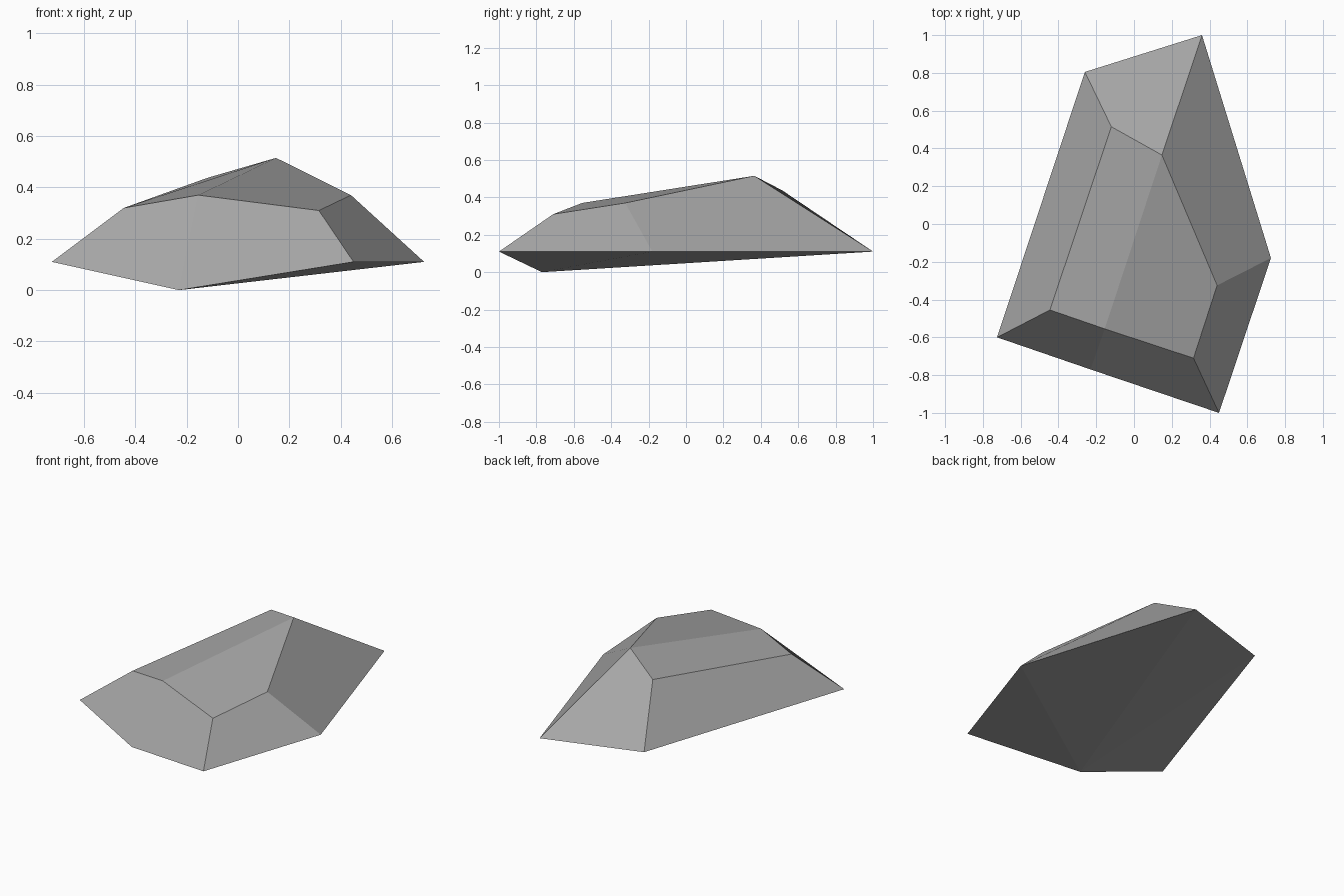
import bpy
import bmesh

cube = bpy.data.objects.get("Cube")
if cube:
    bpy.data.objects.remove(cube, do_unlink=True)

# Stone colour
stone = bpy.data.materials.new("stone grey")
stone.use_nodes = True
grey = (0.38, 0.38, 0.38, 1)
stone.diffuse_color = grey
stone.node_tree.nodes["Principled BSDF"].inputs["Base Color"].default_value = grey

bm = bmesh.new()

# Widest outline of the rock, all at one height
rim_height = 0.11
front_left, front_right, right, back_right, back_left = [
    bm.verts.new((x, y, rim_height))
    for x, y in [(-0.725, -0.60), (0.45, -1.0), (0.725, -0.18), (0.36, 1.0), (-0.26, 0.805)]]

# Lowest point, under the front edge
foot = bm.verts.new((-0.23, -0.77, 0))

# Chipped crown outline
top_left, top_mid, top_front, top_right, peak, top_back = [
    bm.verts.new(p)
    for p in [(-0.445, -0.455, 0.32), (-0.155, -0.555, 0.37), (0.315, -0.71, 0.31),
              (0.44, -0.325, 0.37), (0.148, 0.365, 0.515), (-0.12, 0.515, 0.437)]]

facets = [
    # crown, folded along the ridge to the peak
    (top_left, top_mid, peak, top_back),
    (top_mid, top_front, top_right, peak),
    # sloping sides
    (front_left, foot, top_mid, top_left),
    (foot, front_right, top_front, top_mid),
    (front_right, right, top_right, top_front),
    (right, back_right, peak, top_right),
    (back_right, back_left, top_back, peak),
    (back_left, front_left, top_left, top_back),
]
# Underside, fanned out from the foot
rim = [front_right, right, back_right, back_left, front_left]
facets += [(foot, b, a) for a, b in zip(rim, rim[1:])]
for facet in facets:
    bm.faces.new(facet)
bmesh.ops.recalc_face_normals(bm, faces=bm.faces)

mesh = bpy.data.meshes.new("rock")
bm.to_mesh(mesh)
bm.free()
mesh.materials.append(stone)
rock = bpy.data.objects.new("rock", mesh)
bpy.context.scene.collection.objects.link(rock)
